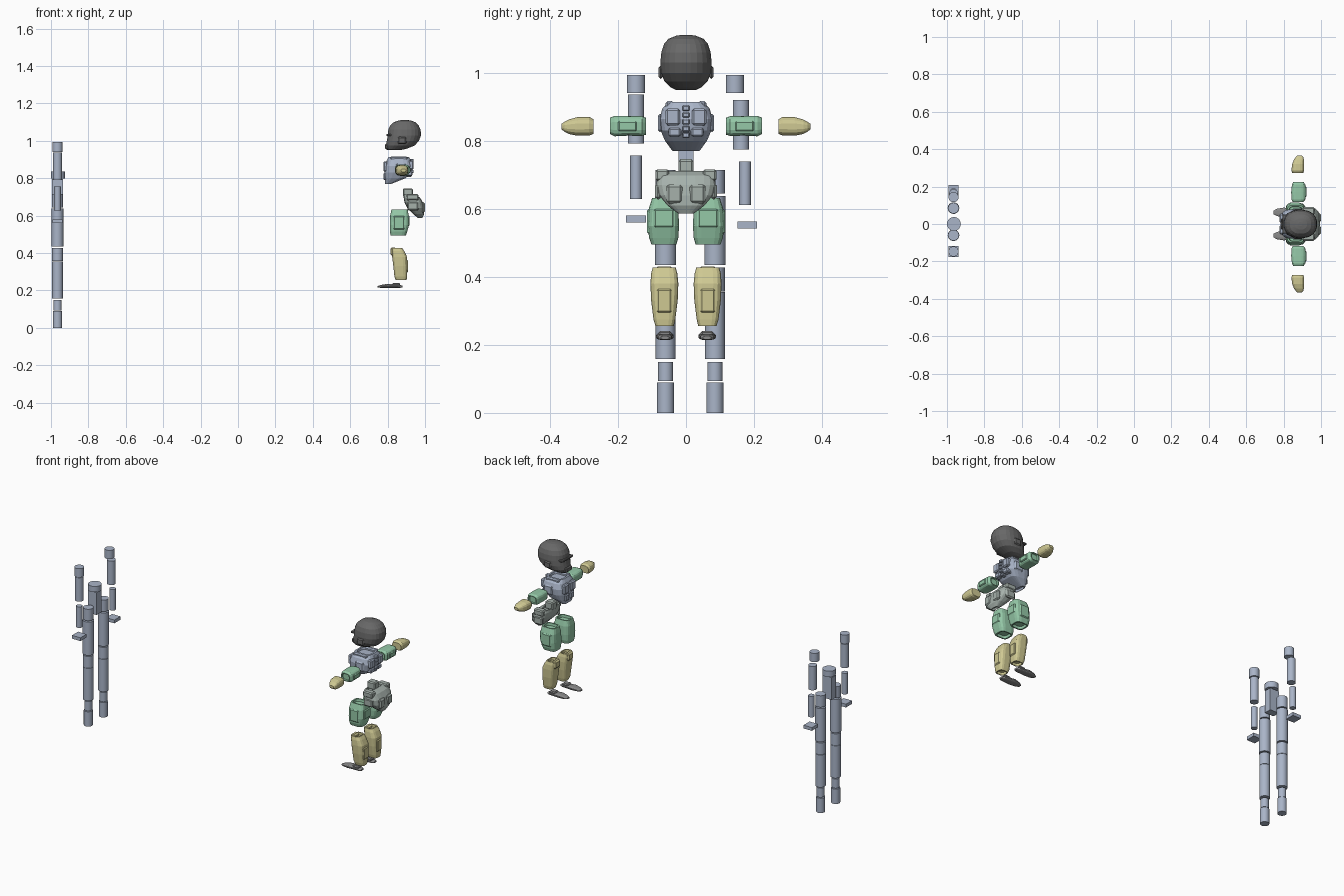
import bpy, bmesh, math
from mathutils import Vector

if "Cube" in bpy.data.objects:
    bpy.data.objects.remove(bpy.data.objects["Cube"])


def mat(name, r, g, b):
    m = bpy.data.materials.new(name)
    m.diffuse_color = (r, g, b, 1)
    m.use_nodes = True
    m.node_tree.nodes["Principled BSDF"].inputs["Base Color"].default_value = m.diffuse_color
    return m


BLUE = mat("blue_grey", .40, .46, .58)
SAGE = mat("sage", .38, .44, .41)
GREEN = mat("green", .30, .58, .39)
YELLOW = mat("yellow", .62, .58, .29)
DARK = mat("dark_grey", .14, .14, .14)
GREY = mat("mid_grey", .25, .25, .25)


def finish(name, bm, material, bevel=0):
    bmesh.ops.recalc_face_normals(bm, faces=bm.faces)
    me = bpy.data.meshes.new(name)
    bm.to_mesh(me)
    bm.free()
    me.materials.append(material)
    ob = bpy.data.objects.new(name, me)
    bpy.context.collection.objects.link(ob)
    if bevel:
        mod = ob.modifiers.new("bevel", 'BEVEL')
        mod.width, mod.segments = bevel, 1
    return ob


def mirrored(ob):
    """Mirror a limb across the y = 0 plane."""
    mod = ob.modifiers.new("mirror", 'MIRROR')
    mod.use_axis = (False, True, False)
    return ob


def box(name, x, y, z, material, bevel=.003):
    """Box from three (min, max) ranges."""
    bm = bmesh.new()
    bmesh.ops.create_cube(bm, size=1)
    for v in bm.verts:
        v.co = Vector([a + (c + .5) * (b - a) for c, (a, b) in zip(v.co, (x, y, z))])
    return finish(name, bm, material, bevel)


def cyl(name, x, y, z0, z1, r, material):
    bm = bmesh.new()
    bmesh.ops.create_cone(bm, cap_ends=True, segments=32, radius1=r, radius2=r, depth=z1 - z0)
    bmesh.ops.translate(bm, verts=bm.verts, vec=(x, y, (z0 + z1) / 2))
    ob = finish(name, bm, material)
    for p in ob.data.polygons:
        p.use_smooth = len(p.vertices) == 4
    return ob


def loft(name, rings, material, axis='z', power=3.5, n=16, recess=0):
    """Rings (t, a0, a1, b0, b1): superellipses stacked along an axis; recess dents the ends."""
    def ring(t, a0, a1, b0, b1, s=1):
        pts = []
        for i in range(n):
            ang = 2 * math.pi * (i + .5) / n
            c, d = math.cos(ang), math.sin(ang)
            a = (a0 + a1) / 2 + s * (a1 - a0) / 2 * math.copysign(abs(c) ** (2 / power), c)
            b = (b0 + b1) / 2 + s * (b1 - b0) / 2 * math.copysign(abs(d) ** (2 / power), d)
            co = {'z': (a, b, t), 'y': (a, t, b), 'x': (t, a, b)}[axis]
            pts.append(bm.verts.new(co))
        return pts
    bm = bmesh.new()
    loops = [ring(*r) for r in rings]
    if recess:
        f, l = rings[0], rings[-1]
        loops.insert(0, ring(*f, s=.8))
        loops.insert(0, ring(f[0] + recess, *f[1:], s=.75))
        loops.append(ring(*l, s=.8))
        loops.append(ring(l[0] - recess, *l[1:], s=.75))
    for p, q in zip(loops, loops[1:]):
        for i in range(n):
            j = (i + 1) % n
            bm.faces.new((p[i], p[j], q[j], q[i]))
    bm.faces.new(loops[0])
    bm.faces.new(loops[-1])
    return finish(name, bm, material)


# --- Simple stick figure made of separate blocks ---
X = -.965
for side, y in (("right", -.06), ("left", .085)):
    for part, z0, z1, r in (("foot", 0, .09, .025), ("ankle", .094, .15, .022),
                            ("shin", .158, .355, .029), ("knee", .357, .428, .029),
                            ("thigh", .435, .638, .031), ("hip", .645, .715, .029)):
        cyl(f"block_{part}_{side}", X, y, z0, z1, r, BLUE)
for side, cap, up, fore, hand, dz in (("right", -.147, -.147, -.147, -.147, 0),
                                      ("left", .144, .162, .174, .180, -.017)):
    cyl("block_shoulder_" + side, X, cap, .941, .994, .027, BLUE)
    cyl("block_upper_arm_" + side, X, up, .792 + dz, .937 + dz, .024, BLUE)
    cyl("block_forearm_" + side, X, fore, .629 + dz, .757 + dz, .0175, BLUE)
    box("block_hand_" + side, (X - .028, X + .028), (hand - .029, hand + .029),
        (.56 + dz, .58 + dz), BLUE, 0)
cyl("block_neck", -.963, 0, .80, .835, .037, BLUE)
box("block_torso", (X - .03, X + .03), (-.022, .022), (.66, .795), BLUE, 0)

# --- Helmet ---
loft("helmet", [(z, a, b, -h, h) for z, a, b, h in (
    (.950, .80, .865, .030), (.957, .793, .90, .045), (.975, .79, .945, .064),
    (1.0, .795, .968, .074), (1.03, .80, .979, .076), (1.06, .803, .977, .073),
    (1.085, .815, .965, .065), (1.10, .833, .948, .052), (1.109, .86, .925, .03),
    (1.112, .88, .90, .01))], DARK, power=2.3, n=24)
mirrored(box("ear_pad", (.855, .90), (.068, .081), (.982, 1.022), DARK, .008))
box("brow_ridge", (.793, .83), (-.052, .052), (1.025, 1.037), DARK)
box("chin_guard", (.785, .81), (-.03, .03), (.955, .985), DARK, .006)

# --- Chest armour with raised panels ---
loft("chest_armour", [(z, a, b, -h, h) for z, a, b, h in (
    (.770, .787, .82, .040), (.80, .784, .895, .062), (.83, .782, .925, .075),
    (.865, .785, .932, .079), (.895, .795, .925, .070), (.914, .805, .915, .052))],
    BLUE, power=3.5, n=20, recess=.012)
mirrored(box("breast_plate", (.777, .80), (.008, .055), (.835, .89), BLUE, .006))
mirrored(box("rib_plate", (.778, .80), (.006, .042), (.79, .828), BLUE, .005))
mirrored(box("shoulder_strap", (.815, .905), (.035, .060), (.895, .917), BLUE, .006))
mirrored(box("shoulder_blade", (.91, .938), (.018, .060), (.845, .895), BLUE, .006))
mirrored(box("lower_back_plate", (.895, .932), (.015, .052), (.812, .838), BLUE, .005))
for i in range(5):
    box(f"spine_plate_{i}", (.90 - .012 * (i == 0), .939 - .01 * (i == 0)), (-.011, .011),
        (.808 + i * .02, .824 + i * .02), BLUE)
mirrored(box("side_vent", (.845, .90), (.070, .083), (.825, .88), BLUE, .008))

# --- Pelvis armour ---
loft("pelvis_armour", [(z, a, b, -h, h) for z, a, b, h in (
    (.587, .962, .985, .024), (.61, .935, .996, .055), (.64, .905, .996, .080),
    (.67, .890, .990, .088), (.698, .885, .972, .086), (.712, .888, .945, .075))],
    SAGE, power=3.2, n=20, recess=.01)
box("belt_block", (.882, .935), (-.022, .022), (.70, .746), SAGE, .006)
mirrored(box("belt_pouch", (.90, .965), (.050, .090), (.682, .716), SAGE, .006))
mirrored(box("hip_plate", (.905, .965), (.073, .091), (.628, .675), SAGE, .007))
mirrored(box("rear_plate", (.975, 1.0), (.010, .058), (.615, .672), SAGE, .008))

# --- Legs ---
mirrored(loft("thigh_armour", [
    (.495, .815, .898, .028, .102), (.515, .812, .905, .022, .109),
    (.55, .811, .915, .020, .113), (.60, .813, .913, .022, .110),
    (.632, .82, .908, .030, .100)], GREEN, power=4, recess=.015))
mirrored(box("thigh_panel", (.905, .918), (.035, .095), (.545, .60), GREEN, .005))
mirrored(box("thigh_side_plate", (.83, .89), (.100, .115), (.525, .60), GREEN, .006))
mirrored(loft("shin_armour", [
    (.255, .843, .902, .036, .090), (.275, .836, .904, .031, .096),
    (.33, .830, .905, .024, .103), (.38, .824, .904, .022, .105),
    (.41, .822, .890, .025, .103), (.428, .825, .877, .030, .098)],
    YELLOW, power=3.6, recess=.015))
mirrored(box("knee_plate", (.816, .845), (.038, .090), (.385, .431), YELLOW, .008))
mirrored(box("calf_panel", (.89, .909), (.042, .086), (.295, .365), YELLOW, .005))

# --- Boots ---
mirrored(loft("boot", [
    (.747, .052, .072, .216, .224), (.765, .042, .082, .214, .230),
    (.80, .036, .088, .214, .236), (.835, .040, .084, .214, .234),
    (.865, .042, .082, .214, .230), (.88, .050, .074, .216, .226)],
    GREY, axis='x', power=2.8))
mirrored(box("boot_ankle", (.825, .865), (.043, .081), (.225, .241), GREY, .005))

# --- Arms, held straight out ---
mirrored(loft("upper_arm_armour", [
    (.117, .848, .905, .818, .868), (.13, .842, .916, .814, .873),
    (.17, .840, .918, .815, .874), (.21, .844, .916, .813, .874),
    (.224, .850, .908, .820, .868)], GREEN, axis='y', power=3.6, recess=.01))
mirrored(box("upper_arm_panel", (.91, .922), (.145, .20), (.828, .858), GREEN, .004))
mirrored(loft("forearm_armour", [
    (.272, .846, .905, .820, .864), (.285, .841, .910, .815, .871),
    (.32, .845, .910, .815, .870), (.345, .855, .909, .820, .863),
    (.358, .865, .905, .827, .856), (.366, .872, .898, .834, .850)],
    YELLOW, axis='y', power=2.8))
